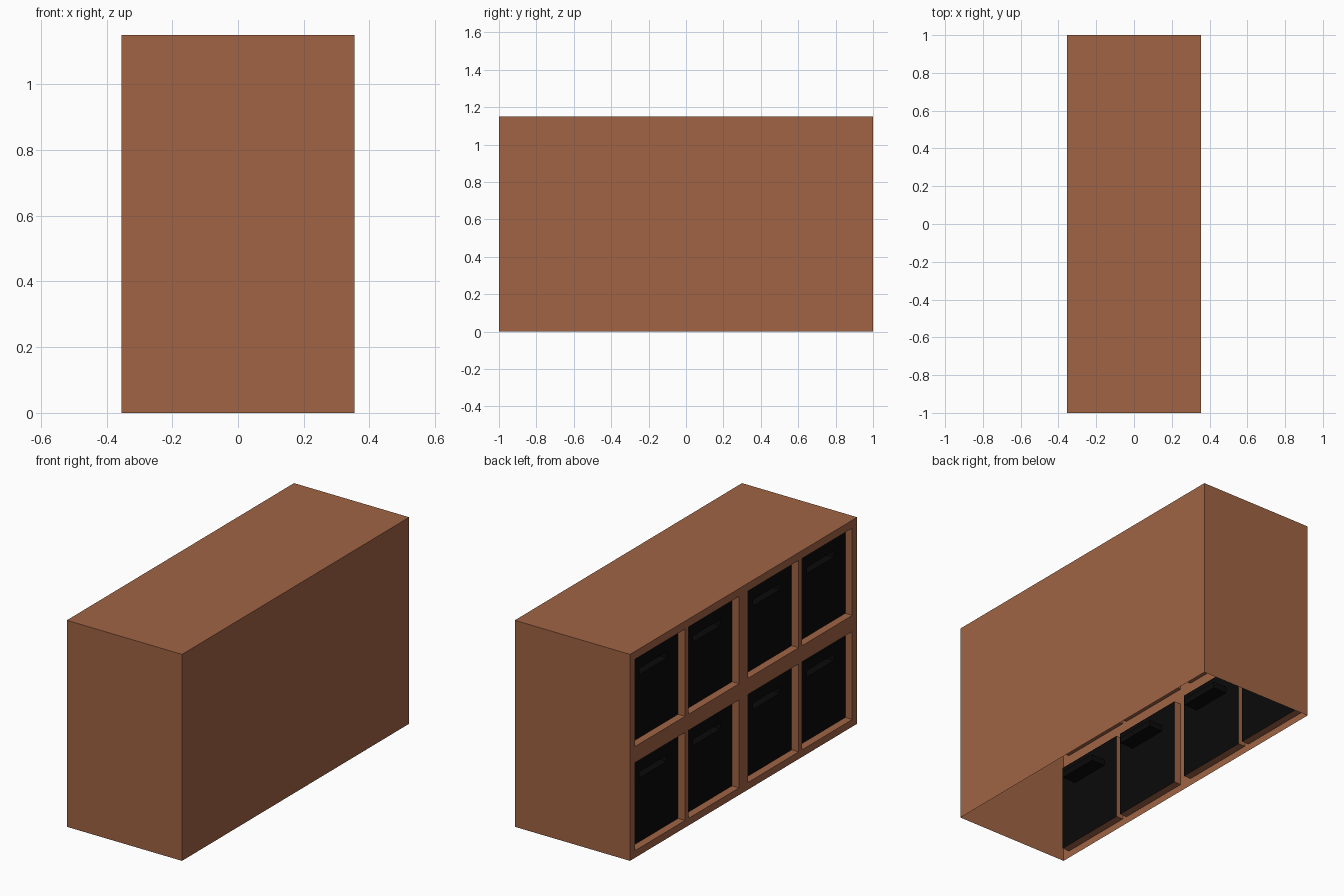
import bpy, bmesh

if "Cube" in bpy.data.objects:
    bpy.data.objects.remove(bpy.data.objects["Cube"])

W, L, H = 0.355, 1.0, 1.15      # half depth, half length, height
INSET, SLOT = 0.043, 0.085      # opening depth, hand slot depth


def material(name, color):
    m = bpy.data.materials.new(name)
    m.diffuse_color = color
    m.use_nodes = True
    m.node_tree.nodes["Principled BSDF"].inputs["Base Color"].default_value = m.diffuse_color
    return m


def quad(bm, pts):
    bm.faces.new([bm.verts.new(p) for p in pts])


def rect(x, y0, y1, z0, z1):
    # corner order gives a normal towards -x
    return [(x, y0, z0), (x, y0, z1), (x, y1, z1), (x, y1, z0)]


def pierced_panel(bm, x, ys, zs, depth):
    """Sheet facing -x; every odd/odd grid cell is a hole with side walls."""
    holes = []
    for i in range(len(ys) - 1):
        for j in range(len(zs) - 1):
            cell = (ys[i], ys[i + 1], zs[j], zs[j + 1])
            a, b = rect(x, *cell), rect(x + depth, *cell)
            if i % 2 and j % 2:
                for k in range(4):
                    n = (k + 1) % 4
                    quad(bm, [a[k], a[n], b[n], b[k]])
                holes.append(cell)
            else:
                quad(bm, a)
    return holes


def finish(bm, name, mat):
    bmesh.ops.remove_doubles(bm, verts=bm.verts, dist=1e-5)
    me = bpy.data.meshes.new(name)
    bm.to_mesh(me)
    bm.free()
    me.materials.append(mat)
    ob = bpy.data.objects.new(name, me)
    bpy.context.collection.objects.link(ob)


wood = material("brown_wood", (0.352, 0.127, 0.058, 1))
black = material("black_door", (0.003, 0.003, 0.003, 1))

# Cabinet shell: pierced face, open underneath
half = [0.04, 0.485, 0.515, 0.956, L]
ys = [-y for y in reversed(half)] + half
zs = [0, 0.04, 0.53, 0.62, 1.106, H]
bm = bmesh.new()
openings = pierced_panel(bm, -W, ys, zs, INSET)
quad(bm, reversed(rect(W, -L, L, 0, H)))
quad(bm, [(-W, -L, H), (W, -L, H), (W, L, H), (-W, L, H)])
quad(bm, [(-W, -L, 0), (W, -L, 0), (W, -L, H), (-W, -L, H)])
quad(bm, [(W, L, 0), (-W, L, 0), (-W, L, H), (W, L, H)])
finish(bm, "cabinet_shell", wood)

# Doors, each with a recessed hand slot near the top
for n, (y0, y1, z0, z1) in enumerate(openings):
    bm = bmesh.new()
    yc = (y0 + y1) / 2
    x = -W + INSET
    slot = pierced_panel(bm, x, [y0, yc - 0.12, yc + 0.12, y1],
                         [z0, z1 - 0.135, z1 - 0.1, z1], SLOT)[0]
    quad(bm, rect(x + SLOT, *slot))
    finish(bm, f"door_{n + 1}", black)
